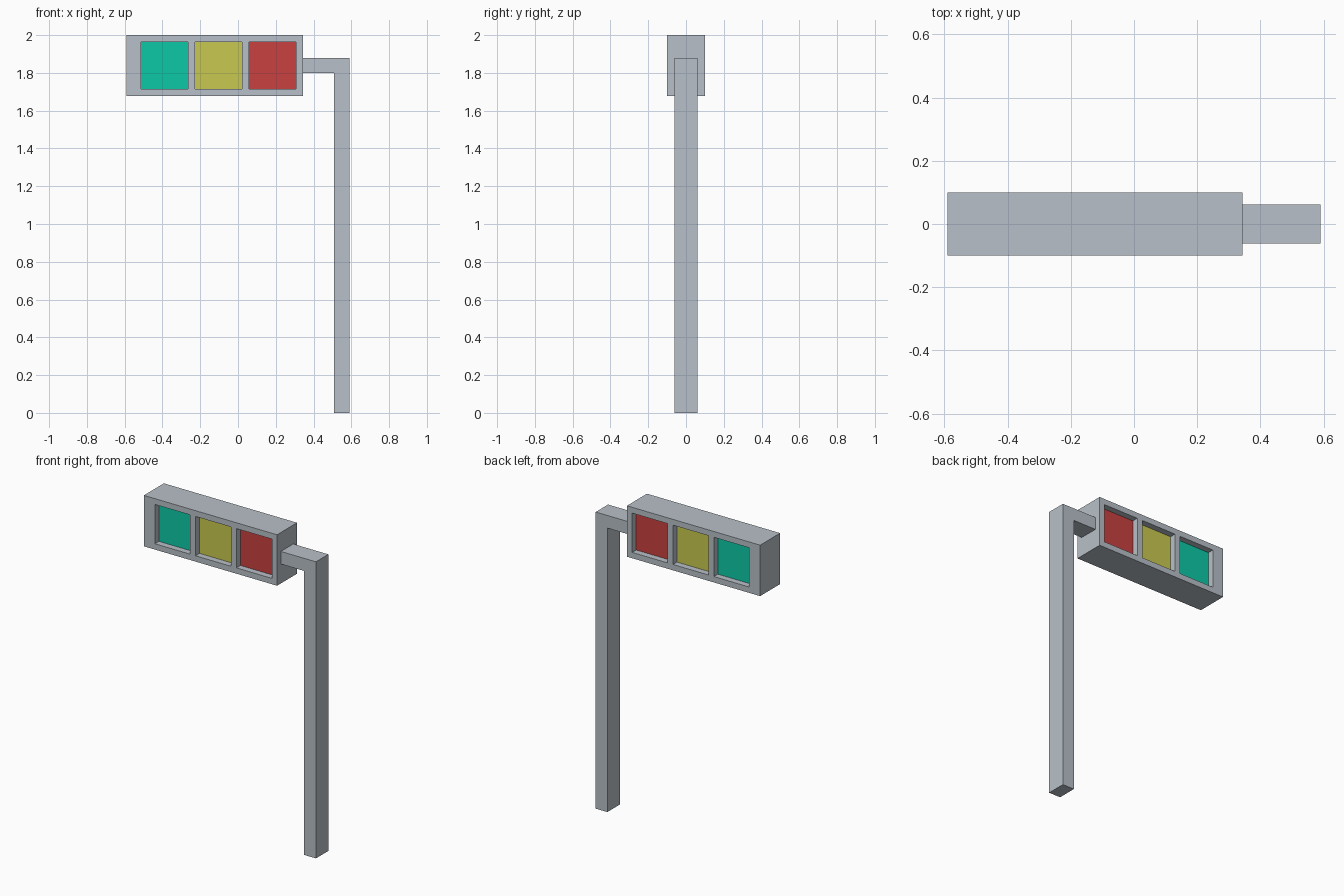
import bpy, bmesh
from mathutils import Vector

if "Cube" in bpy.data.objects:
    bpy.data.objects.remove(bpy.data.objects["Cube"])


def material(name, rgb):
    m = bpy.data.materials.new(name)
    m.diffuse_color = (*rgb, 1)
    m.use_nodes = True
    m.node_tree.nodes["Principled BSDF"].inputs["Base Color"].default_value = m.diffuse_color
    return m


grey = material("grey metal", (0.479, 0.527, 0.578))
green = material("green lens", (0.004, 0.584, 0.386))
yellow = material("yellow lens", (0.584, 0.584, 0.082))
red = material("red lens", (0.584, 0.053, 0.053))


def add_object(name, bm, mats):
    bmesh.ops.recalc_face_normals(bm, faces=bm.faces[:])
    mesh = bpy.data.meshes.new(name)
    bm.to_mesh(mesh)
    bm.free()
    for m in mats:
        mesh.materials.append(m)
    ob = bpy.data.objects.new(name, mesh)
    bpy.context.collection.objects.link(ob)
    return ob


# Post with arm: L-shaped profile extruded along y
profile = [(0.508, 0), (0.59, 0), (0.59, 1.88), (0.344, 1.88), (0.344, 1.80), (0.508, 1.80)]
bm = bmesh.new()
face = bm.faces.new([bm.verts.new((x, -0.062, z)) for x, z in profile])
ext = bmesh.ops.extrude_face_region(bm, geom=[face])
# the starting face stays behind as the front cap
bmesh.ops.translate(bm, vec=(0, 0.124, 0),
                    verts=[g for g in ext["geom"] if isinstance(g, bmesh.types.BMVert)])
if not face.is_valid or len(bm.faces) < 8:
    bm.verts.ensure_lookup_table()
    bmesh.ops.holes_fill(bm, edges=bm.edges[:], sides=0)
add_object("post_and_arm", bm, [grey])

# Lamp housing: box cut along the window edges, windows sunk on front and back
X0, X1, Z0, Z1, D = -0.59, 0.344, 1.677, 2.0, 0.10
windows = [(-0.513, -0.265), (-0.227, 0.021), (0.059, 0.307)]
W0, W1, DEPTH = 1.714, 1.963, 0.04

bm = bmesh.new()
bmesh.ops.create_cube(bm, size=1)
bmesh.ops.scale(bm, vec=(X1 - X0, 2 * D, Z1 - Z0), verts=bm.verts[:])
bmesh.ops.translate(bm, vec=((X0 + X1) / 2, 0, (Z0 + Z1) / 2), verts=bm.verts[:])
cuts = [(Vector((x, 0, 0)), Vector((1, 0, 0))) for w in windows for x in w]
cuts += [(Vector((0, 0, z)), Vector((0, 0, 1))) for z in (W0, W1)]
for co, no in cuts:
    bmesh.ops.bisect_plane(bm, geom=bm.verts[:] + bm.edges[:] + bm.faces[:],
                           plane_co=co, plane_no=no)
bm.normal_update()
lenses = []
for f in bm.faces:
    c = f.calc_center_median()
    if abs(f.normal.y) > 0.9 and W0 < c.z < W1:
        for i, (a, b) in enumerate(windows):
            if a < c.x < b:
                lenses.append((f, i + 1))
bmesh.ops.inset_individual(bm, faces=[f for f, _ in lenses], thickness=0, depth=-DEPTH)
for f, i in lenses:
    f.material_index = i
add_object("lamp_housing", bm, [grey, green, yellow, red])
